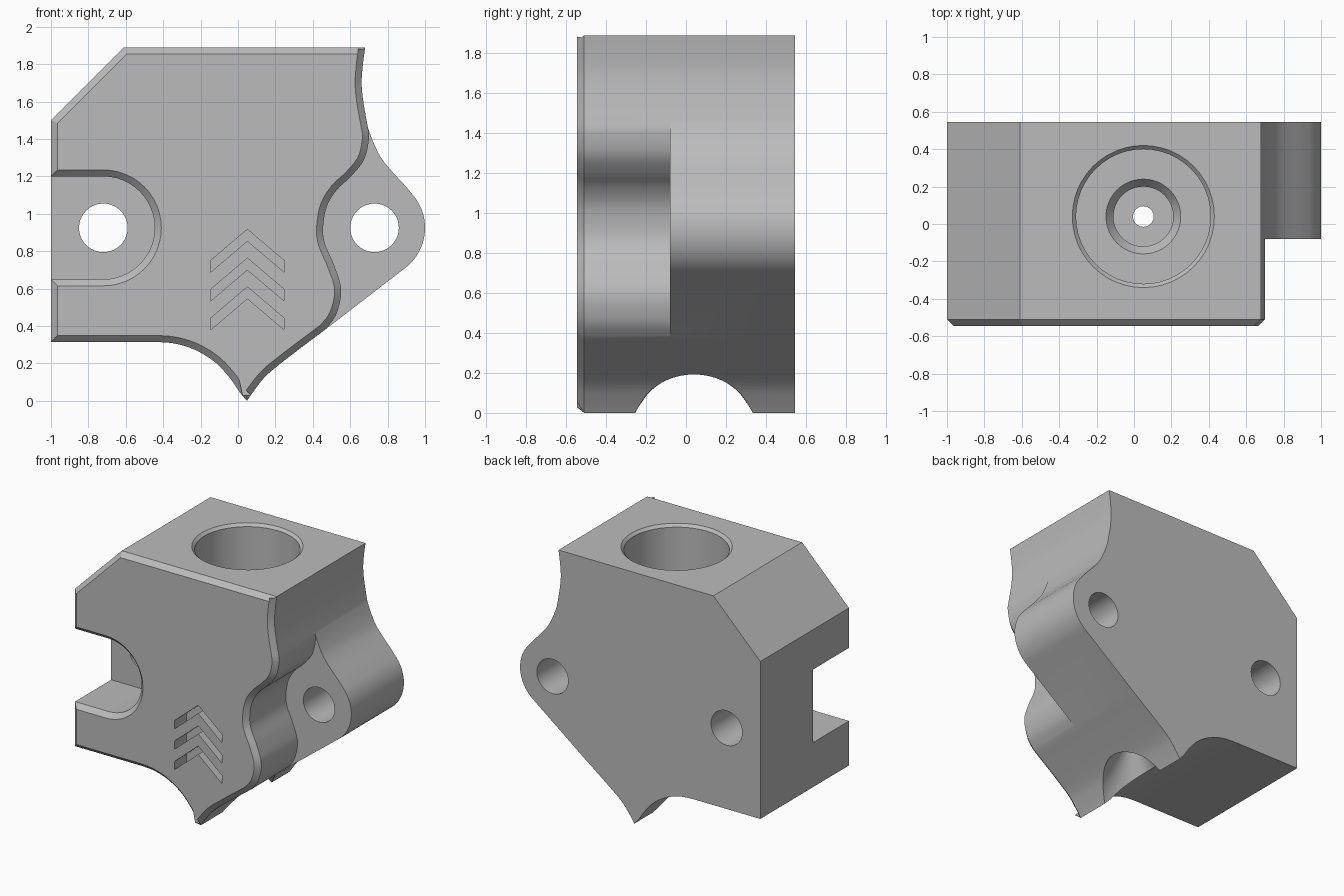
import bpy, bmesh, math

cube = bpy.data.objects.get("Cube")
if cube:
    bpy.data.objects.remove(cube, do_unlink=True)

FRONT, BACK, STEP, CHAMFER = -0.545, 0.545, -0.08, 0.035
HOLE_Z = 0.925

grey = bpy.data.materials.new("plain grey")
grey.use_nodes = True
colour = (0.5, 0.5, 0.5, 1)
grey.diffuse_color = colour
grey.node_tree.nodes["Principled BSDF"].inputs["Base Color"].default_value = colour


def smooth(points, steps=5):
    """Sample a smooth curve through the given points, ends included."""
    out = []
    for i in range(len(points) - 1):
        b, c = points[i], points[i + 1]
        a = points[i - 1] if i else b
        d = points[i + 2] if i + 2 < len(points) else c
        for s in range(steps):
            t = s / steps
            out.append(tuple(
                0.5 * (2 * q + (r - p) * t + (2 * p - 5 * q + 4 * r - w) * t ** 2
                       + (3 * q - p - 3 * r + w) * t ** 3)
                for p, q, r, w in zip(a, b, c, d)))
    return out + [points[-1]]


def arc(cx, cz, radius, start, end, steps=24):
    angles = [math.radians(start + (end - start) * i / steps) for i in range(steps + 1)]
    return [(cx + radius * math.cos(a), cz + radius * math.sin(a)) for a in angles]


def inset(loop, amount):
    """Move a counter-clockwise outline inwards with mitred corners."""
    out = []
    for i, (x, z) in enumerate(loop):
        normals = []
        for p, q in ((loop[i - 1], (x, z)), ((x, z), loop[(i + 1) % len(loop)])):
            length = math.hypot(q[0] - p[0], q[1] - p[1])
            normals.append(((p[1] - q[1]) / length, (q[0] - p[0]) / length))
        (ax, az), (bx, bz) = normals
        k = amount / (1 + ax * bx + az * bz)
        out.append((x + (ax + bx) * k, z + (az + bz) * k))
    return out


def ring(bm, loop, y):
    return [bm.verts.new((x, y, z)) for x, z in loop]


def bridge(bm, one, two):
    for i in range(len(one)):
        bm.faces.new((one[i - 1], one[i], two[i], two[i - 1]))


def prism(bm, loop, y0, y1):
    a, b = ring(bm, loop, y0), ring(bm, loop, y1)
    bridge(bm, a, b)
    bm.faces.new(a)
    bm.faces.new(b)


def finish(bm, name):
    bmesh.ops.remove_doubles(bm, verts=bm.verts, dist=0.0001)
    bmesh.ops.recalc_face_normals(bm, faces=bm.faces)
    mesh = bpy.data.meshes.new(name)
    bm.to_mesh(mesh)
    bm.free()
    mesh.materials.append(grey)
    obj = bpy.data.objects.new(name, mesh)
    bpy.context.collection.objects.link(obj)
    return obj


# Outline pieces, counter-clockwise from the bottom tip
low_join, high_join = (0.465, 0.38), (0.695, 1.46)
lower = smooth([(0.048, 0), (0.09, 0.06), (0.155, 0.139), (0.273, 0.235), low_join])
waist = smooth([low_join, (0.524, 0.46), (0.552, 0.594), (0.513, 0.727), (0.465, 0.84),
                (0.455, 0.925), (0.475, 1.04), (0.53, 1.13), (0.604, 1.2),
                (0.674, 1.29), (0.7, 1.4), high_join])
ear = ([low_join] + arc(0.73, HOLE_Z, 0.27, -54, 42)
       + smooth([(0.9, 1.143), (0.78, 1.278), (0.727, 1.375), high_join]))
upper = smooth([high_join, (0.67, 1.6), (0.661, 1.7), (0.668, 1.8), (0.68, 1.89)])
roof = upper + [(-0.61, 1.89), (-1, 1.5)]
slot = [(-1, HOLE_Z + 0.275)] + arc(-0.72, HOLE_Z, 0.275, 90, -90) + [(-1, HOLE_Z - 0.275)]
base = [(-1, 0.315)] + smooth([(-0.45, 0.315), (-0.342, 0.307), (-0.235, 0.275),
                               (-0.128, 0.211), (-0.048, 0.128), (0.01, 0.045), (0.048, 0)])[:-1]
front_outline = lower[:-1] + waist[:-1] + roof + slot + base
rear_outline = lower[:-1] + ear[:-1] + roof + [slot[0], slot[-1]] + base

# Body: chamfered front section, stepped out to the full rear section
bm = bmesh.new()
face_ring = ring(bm, inset(front_outline, CHAMFER), FRONT)
rim_ring = ring(bm, front_outline, FRONT + CHAMFER)
step_ring = ring(bm, front_outline, STEP)
rear_ring, back_ring = ring(bm, rear_outline, STEP), ring(bm, rear_outline, BACK)
for one, two in ((face_ring, rim_ring), (rim_ring, step_ring), (rear_ring, back_ring)):
    bridge(bm, one, two)
bm.faces.new(face_ring)
bm.faces.new(back_ring)
bm.faces.new(ring(bm, waist + ear[-2:0:-1], STEP))
bm.faces.new(ring(bm, slot, STEP))
body = finish(bm, "mount_body")

# Stepped vertical bore, with a conical mouth at the bottom
bm = bmesh.new()
bore = [(0.31, -0.04), (0.29, 0.01), (0.24, 0.1), (0.17, 0.19), (0.055, 0.34), (0.055, 0.45),
        (0.16, 0.45), (0.16, 0.72), (0.2, 0.77), (0.36, 0.77), (0.36, 1.87), (0.39, 1.9)]
rings = []
for radius, z in bore:
    rings.append([bm.verts.new((0.05 + x, 0.04 + y, z))
                  for x, y in arc(0, 0, radius, 0, 360, 48)[:-1]])
for one, two in zip(rings, rings[1:]):
    bridge(bm, one, two)
bm.faces.new(rings[0])
bm.faces.new(rings[-1])
cutters = [finish(bm, "bore_cutter")]

# Two screw holes
bm = bmesh.new()
for x in (-0.72, 0.73):
    prism(bm, arc(x, HOLE_Z, 0.13, 0, 360, 40)[:-1], -1, 1)
cutters.append(finish(bm, "screw_hole_cutter"))

# Three recessed chevrons
bm = bmesh.new()
for i in range(3):
    z = 0.917 - 0.154 * i
    prism(bm, [(-0.146, z - 0.167), (-0.146, z - 0.229), (0.05, z - 0.062),
               (0.247, z - 0.229), (0.247, z - 0.167), (0.05, z)], -0.7, FRONT + 0.14)
cutters.append(finish(bm, "chevron_cutter"))

bpy.ops.object.select_all(action="DESELECT")
body.select_set(True)
bpy.context.view_layer.objects.active = body
for cutter in cutters:
    cutter.hide_render = True
    cut = body.modifiers.new(cutter.name, "BOOLEAN")
    cut.operation, cut.solver, cut.object = "DIFFERENCE", "EXACT", cutter
    bpy.ops.object.modifier_apply(modifier=cut.name)
    bpy.data.objects.remove(cutter, do_unlink=True)
bpy.ops.object.shade_smooth_by_angle(angle=math.radians(30))
